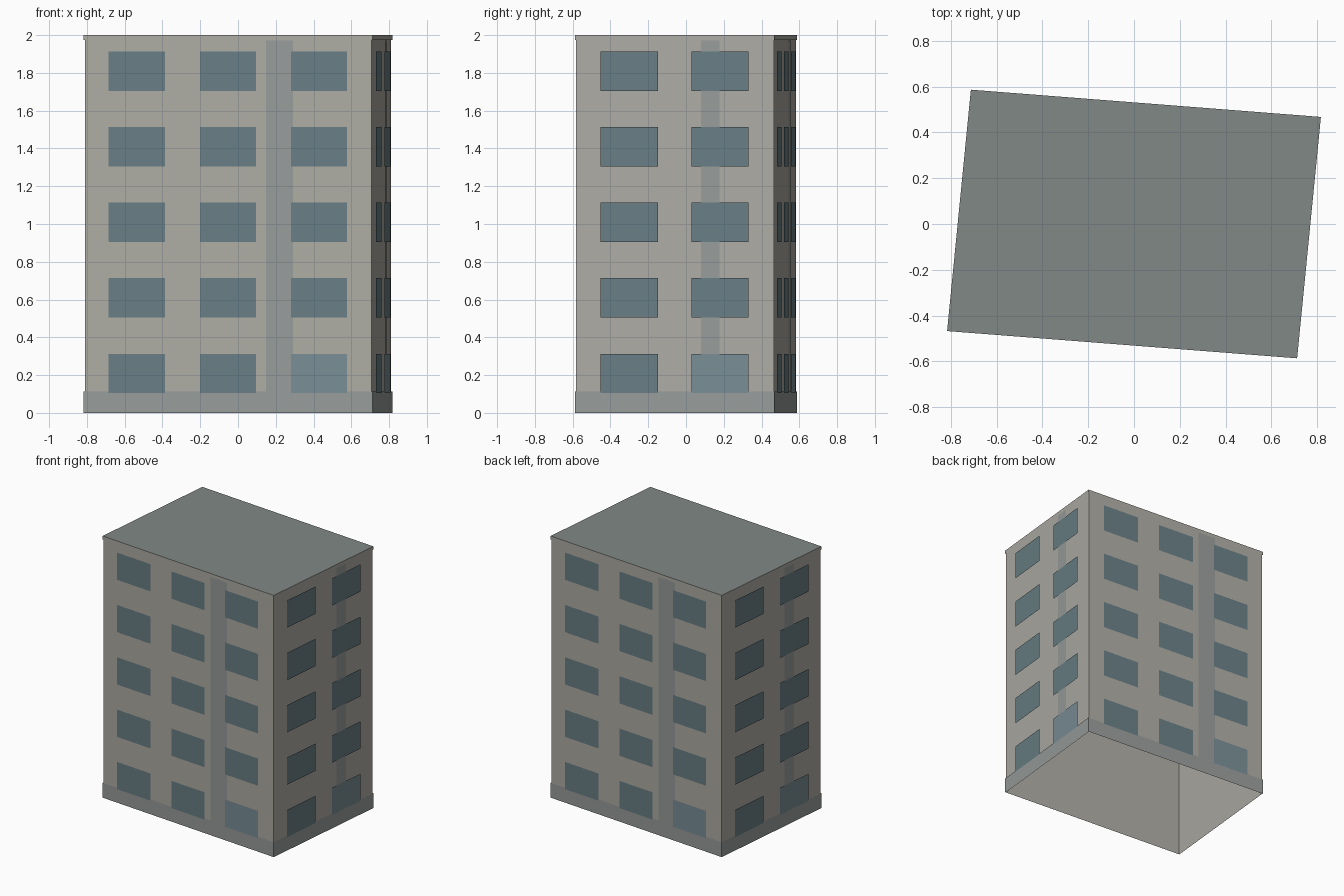
import bpy
from mathutils import Vector

if "Cube" in bpy.data.objects:
    bpy.data.objects.remove(bpy.data.objects["Cube"])

# Slightly skewed footprint, symmetric under a half turn
A, B = Vector((-0.817, -0.468, 0)), Vector((0.713, -0.587, 0))
CORNERS = [A, B, -A, -B]


def mat(name, *rgb):
    m = bpy.data.materials.new(name)
    m.diffuse_color = (*rgb, 1)
    m.use_nodes = True
    m.node_tree.nodes["Principled BSDF"].inputs["Base Color"].default_value = m.diffuse_color
    return m


WALL = mat("wall_paint", 0.42, 0.41, 0.37)
TRIM = mat("trim_stone", 0.31, 0.33, 0.325)
ROOF = mat("roof_felt", 0.22, 0.25, 0.24)
GLASS = mat("window_glass", 0.14, 0.21, 0.235)
DOOR = mat("entrance_glass", 0.19, 0.27, 0.30)


def make(name, verts, faces, material):
    me = bpy.data.meshes.new(name)
    me.from_pydata([tuple(v) for v in verts], [], faces)
    me.materials.append(material)
    ob = bpy.data.objects.new(name, me)
    bpy.context.collection.objects.link(ob)
    return ob


def ring(name, scale, z0, z1, material):
    """Four upright sides, open above and below."""
    verts = [c * scale + Vector((0, 0, z)) for z in (z0, z1) for c in CORNERS]
    sides = [(i, (i + 1) % 4, (i + 1) % 4 + 4, i + 4) for i in range(4)]
    return make(name, verts, sides, material)


def panels(name, side, rects, offset, material):
    """Flat panels on one wall; each rect is start, end (0-1 along wall), z0, z1."""
    p, q = CORNERS[side], CORNERS[(side + 1) % 4]
    d = q - p
    out = Vector((d.y, -d.x, 0)).normalized() * offset
    verts, faces = [], []
    for t0, t1, z0, z1 in rects:
        n = len(verts)
        for t, z in ((t0, z0), (t1, z0), (t1, z1), (t0, z1)):
            verts.append(p + d * t + out + Vector((0, 0, z)))
        faces.append((n, n + 1, n + 2, n + 3))
    return make(name, verts, faces, material)


# Hollow body, plinth, and roof edge
ring("walls", 0.993, 0, 1.99, WALL)
ring("plinth", 1.0, 0, 0.113, TRIM)
ring("roof_edge", 1.0, 1.975, 2.0, WALL)
make("roof", [c + Vector((0, 0, 2)) for c in CORNERS], [(0, 1, 2, 3)], ROOF)

# Windows, entrance and vertical strip on every wall
LONG = [(0.086, 0.282), (0.403, 0.597), (0.717, 0.911)]
SHORT = [(0.128, 0.415), (0.584, 0.870)]
for side, label in enumerate(("front", "right", "back", "left")):
    cols = LONG if side % 2 == 0 else SHORT
    rects = [(a, b, 0.105 + 0.4 * k, 0.313 + 0.4 * k)
             for k in range(5) for a, b in cols]
    entrance = rects.pop(len(cols) - 1)
    panels(label + "_windows", side, rects, 0.003, GLASS)
    panels(label + "_entrance", side, [entrance], 0.003, DOOR)
    panels(label + "_strip", side, [(0.631, 0.725, 0.11, 1.972)], -0.001, TRIM)
